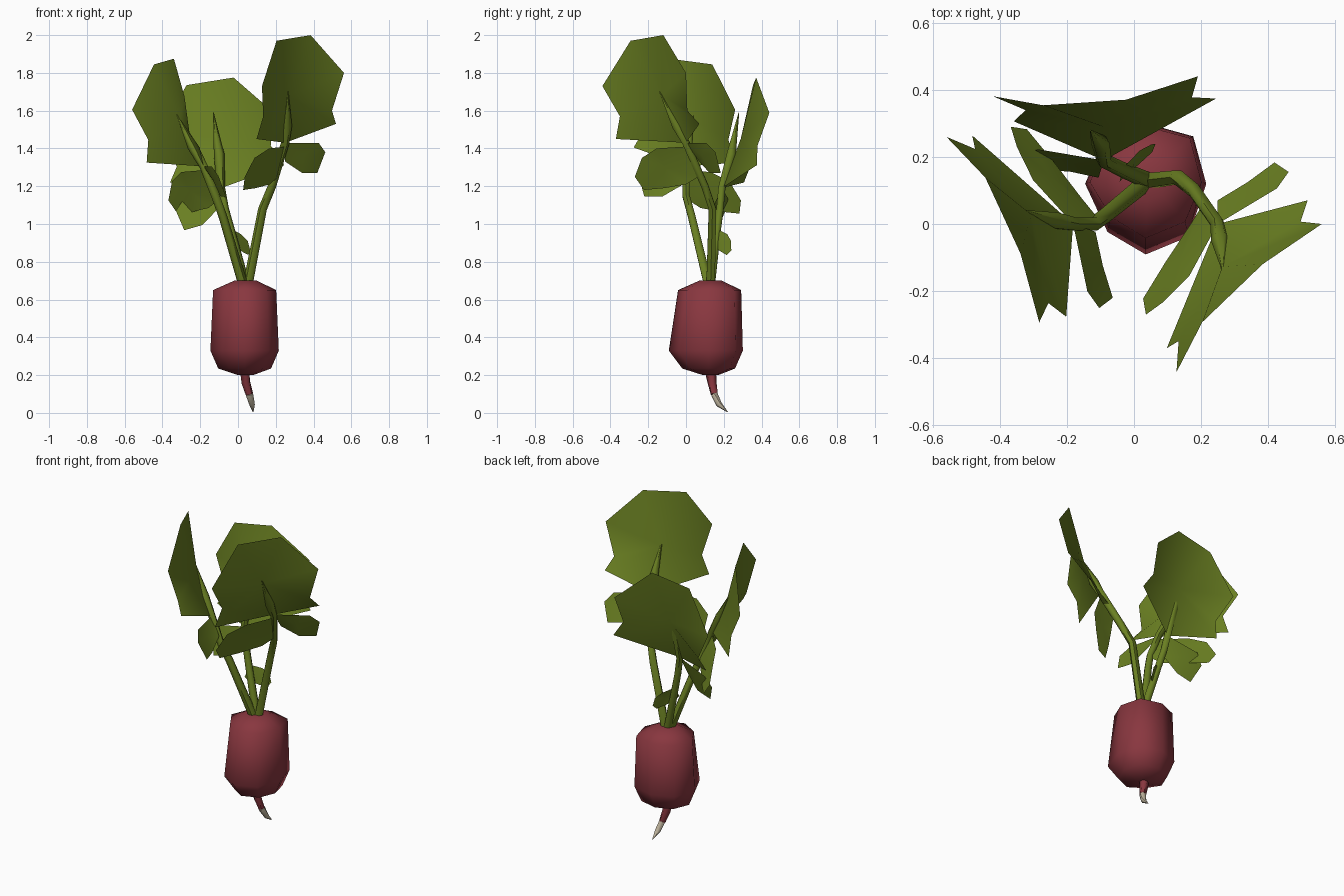
import bpy
import bmesh
from math import cos, sin, pi, radians
from mathutils import Vector, Matrix

cube = bpy.data.objects.get("Cube")
if cube:
    bpy.data.objects.remove(cube)


def material(name, color):
    mat = bpy.data.materials.new(name)
    mat.use_nodes = True
    mat.diffuse_color = (*color, 1)
    bsdf = next(n for n in mat.node_tree.nodes if n.type == 'BSDF_PRINCIPLED')
    bsdf.inputs["Base Color"].default_value = (*color, 1)
    bsdf.inputs["Roughness"].default_value = 0.8
    return mat


GREEN = material("leaf green", (0.145, 0.215, 0.016))
RED = material("beet red", (0.25, 0.038, 0.05))
CREAM = material("root tip cream", (0.58, 0.51, 0.38))


def finish(name, bm, mat, angle, solid=True):
    if solid:
        bmesh.ops.recalc_face_normals(bm, faces=bm.faces)
    mesh = bpy.data.meshes.new(name)
    bm.to_mesh(mesh)
    bm.free()
    mesh.materials.append(mat)
    obj = bpy.data.objects.new(name, mesh)
    bpy.context.collection.objects.link(obj)
    bpy.ops.object.select_all(action='DESELECT')
    obj.select_set(True)
    bpy.context.view_layer.objects.active = obj
    bpy.ops.object.shade_smooth_by_angle(angle=radians(angle))
    return obj


def tube(name, path, radii, mat, sides=6, flat=False, angle=60):
    """Loft rings along a path; flat keeps every ring horizontal."""
    bm = bmesh.new()
    path = [Vector(p) for p in path]
    rings = []
    for i, (center, radius) in enumerate(zip(path, radii)):
        along = path[min(i + 1, len(path) - 1)] - path[max(i - 1, 0)]
        turn = Matrix() if flat else Vector((0, 0, 1)).rotation_difference(along).to_matrix().to_4x4()
        rings.append([bm.verts.new(center + turn @ Vector((radius * cos(2 * pi * k / sides),
                                                          radius * sin(2 * pi * k / sides), 0)))
                      for k in range(sides)])
    for low, high in zip(rings, rings[1:]):
        for k in range(sides):
            n = (k + 1) % sides
            bm.faces.new((low[k], low[n], high[n], high[k]))
    bm.faces.new(rings[0])
    bm.faces.new(rings[-1])
    return finish(name, bm, mat, angle)


def frame(origin, azimuth, roll=0, scale=1):
    """Leaf frame: x to the side, y outward, z up."""
    return (Matrix.Translation(origin) @ Matrix.Rotation(radians(azimuth + 90), 4, 'Z')
            @ Matrix.Scale(-1, 4, (0, 1, 0)) @ Matrix.Rotation(radians(roll), 4, 'Y')
            @ Matrix.Scale(scale, 4))


def sheet(name, hub, rim, place):
    """Thin leaf: a fan of triangles around a hub."""
    bm = bmesh.new()
    center = bm.verts.new(place @ Vector(hub))
    edge = [bm.verts.new(place @ Vector(p)) for p in rim]
    for a, b in zip(edge, edge[1:] + edge[:1]):
        bm.faces.new((center, a, b))
    return finish(name, bm, GREEN, 60, solid=False)


# Bulb: eight-sided, bulging low and towards the front, skewed along one diagonal
bulb = tube("bulb",
            [(0.04, 0.13, 0.20), (0.035, 0.12, 0.235), (0.035, 0.12, 0.33),
             (0.035, 0.125, 0.65), (0.04, 0.13, 0.70)],
            [0.04, 0.14, 0.181, 0.167, 0.06], RED, sides=8, flat=True, angle=85)
for v in bulb.data.vertices:
    if 0.3 < v.co.z < 0.4 and v.co.y < 0:
        v.co.y -= 0.03
    if 0.22 < v.co.z < 0.68 and (v.co.x - 0.035) * (v.co.y - 0.12) > 0.005:
        v.co.x += 0.014
        v.co.y += 0.014

# Root with a pale tip
tube("root", [(0.035, 0.13, 0.22), (0.042, 0.138, 0.16), (0.06, 0.15, 0.1)],
     [0.03, 0.024, 0.02], RED)
tube("root_tip", [(0.06, 0.15, 0.1), (0.075, 0.175, 0.045), (0.08, 0.22, 0.005)],
     [0.02, 0.016, 0.002], CREAM)

# Leaf outlines, measured from the point where the blade meets its stem
BLADE_HUB = (-0.08, 0.10, 0.25)
BLADE = [(0, 0, 0), (0.24, 0.14, 0.10), (0.18, 0.17, 0.17), (0.22, 0.22, 0.37),
         (0.01, 0.18, 0.57), (-0.24, 0.175, 0.54), (-0.40, 0.226, 0.30),
         (-0.33, 0.165, 0.14), (-0.37, 0.155, 0.02)]
SIDE_HUB = (0.13, 0.01, -0.07)
SIDE = [(0, 0, 0), (0.20, 0.05, 0), (0.26, 0.04, -0.05),
        (0.25, -0.01, -0.16), (0.152, -0.025, -0.16), (0.05, -0.05, -0.1)]
LOWER_HUB = (-0.16, 0, -0.13)
LOWER = [(0, 0, -0.02), (-0.17, 0.05, -0.03), (-0.28, 0.05, -0.08), (-0.343, 0.04, -0.18),
         (-0.315, 0, -0.25), (-0.19, -0.03, -0.24), (-0.057, -0.057, -0.22),
         (0.02, -0.075, -0.18)]

# Each leaf: frame, lower leaflet frame, stem path running past the joint to a tip
right, left, back = (0.25, 0, 1.43), (-0.182, 0, 1.305), (-0.09, 0.19, 1.19)
leaves = {
    "right": (frame(right, -45), frame(right, -45),
              [(0.05, 0.13, 0.67), (0.13, 0.14, 1.08), (0.18, 0.1, 1.2), right,
               (0.258, -0.05, 1.52), (0.265, -0.14, 1.7)]),
    "left": (frame(left, 206), frame(left, 206),
             [(0.03, 0.12, 0.67), (-0.08, 0.03, 1.04), (-0.12, 0, 1.15), left,
              (-0.24, 0.01, 1.41), (-0.325, 0.04, 1.58)]),
    "back": (frame(back, 95, 16), frame((-0.03, 0.17, 0.98), 118, -18, 0.43),
             [(0.04, 0.13, 0.67), (-0.04, 0.165, 0.97), (-0.07, 0.18, 1.08), back,
              (-0.1, 0.24, 1.37), (-0.13, 0.28, 1.59)]),
}
for side, (place, low_place, path) in leaves.items():
    tube(side + "_stem", path, [0.026, 0.023, 0.022, 0.022, 0.028, 0.002], GREEN)
    sheet(side + "_leaf_blade", BLADE_HUB, BLADE, place)
    sheet(side + "_side_leaflet", SIDE_HUB, SIDE, place)
    sheet(side + "_lower_leaflet", LOWER_HUB, LOWER, low_place)
